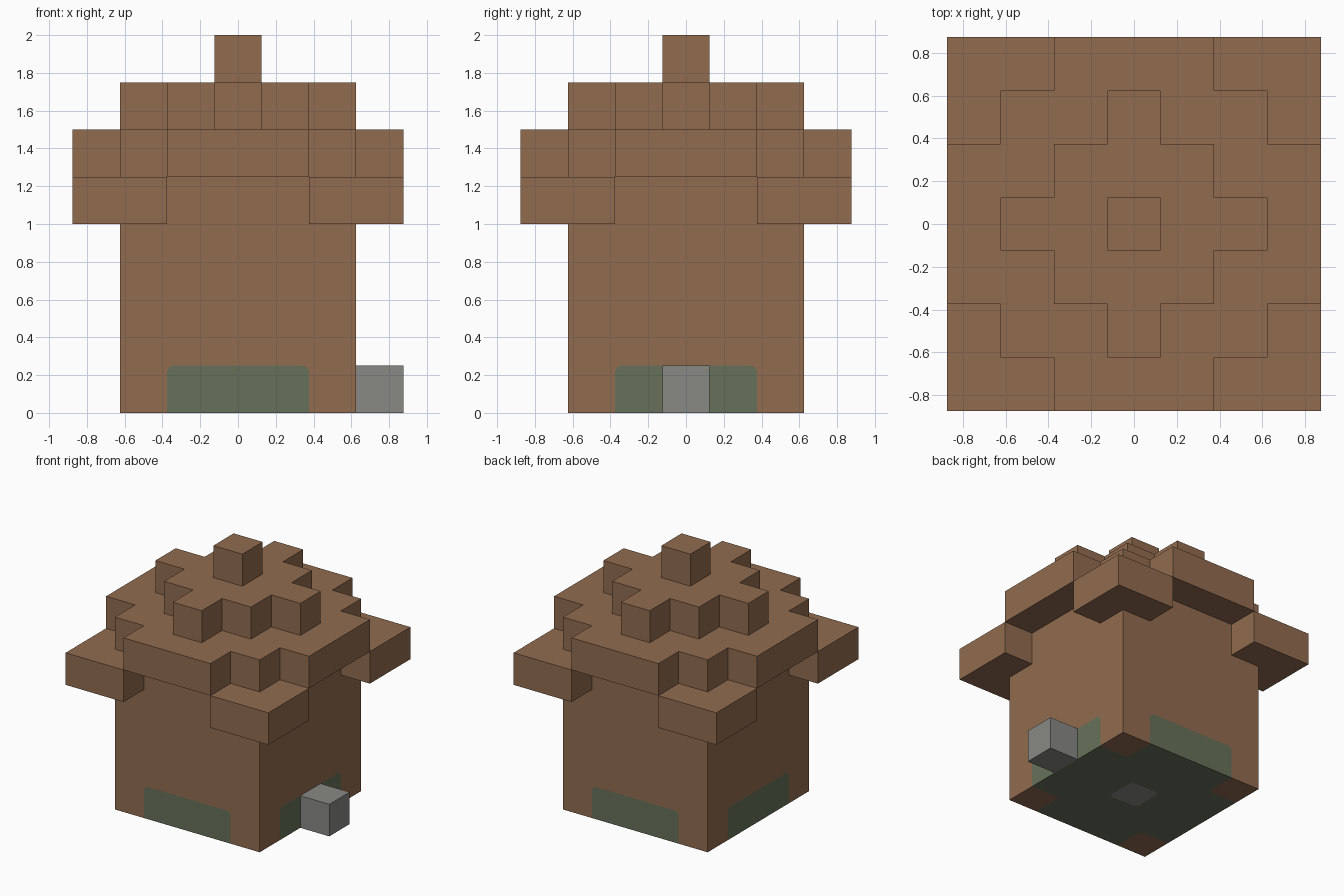
import bpy, bmesh, math
from mathutils import Matrix, Vector

cube = bpy.data.objects.get("Cube")
if cube:
    bpy.data.objects.remove(cube, do_unlink=True)


def make_material(name, rgb):
    mat = bpy.data.materials.new(name)
    mat.use_nodes = True
    mat.diffuse_color = (*rgb, 1)
    mat.node_tree.nodes["Principled BSDF"].inputs["Base Color"].default_value = (*rgb, 1)
    return mat


BROWN = make_material("earthy brown", (0.285, 0.15, 0.08))
GREEN = make_material("moss green", (0.136, 0.165, 0.102))
GREY = make_material("stone grey", (0.246, 0.246, 0.235))

V = 0.25                             # block size
A, B, C, D = (V * n for n in (0.5, 1.5, 2.5, 3.5))
EAVES = 5 * V
R = 0.035                            # corner radius of painted patches


def finish(name, bm, *mats):
    mesh = bpy.data.meshes.new(name)
    bm.to_mesh(mesh)
    bm.free()
    for mat in mats:
        mesh.materials.append(mat)
    obj = bpy.data.objects.new(name, mesh)
    bpy.context.collection.objects.link(obj)
    return obj


def turn(points, k):
    """Rotate 2D points by k quarter turns."""
    for _ in range(k):
        points = [(-y, x) for x, y in points]
    return points


def fourfold(quarter):
    return [p for k in range(4) for p in turn(quarter, k)]


def prism(name, outline, z, mat, height=V):
    """Extrude a counter-clockwise outline upwards from z."""
    bm = bmesh.new()
    base = bm.faces.new([bm.verts.new((x, y, z)) for x, y in outline])
    top = bmesh.ops.extrude_face_region(bm, geom=[base], use_keep_orig=True)
    verts = [g for g in top["geom"] if isinstance(g, bmesh.types.BMVert)]
    bmesh.ops.translate(bm, verts=verts, vec=(0, 0, height))
    bmesh.ops.recalc_face_normals(bm, faces=bm.faces)
    return finish(name, bm, mat)


def arc(cx, cy, start, steps=4):
    """Quarter circle, counter-clockwise from the start angle in degrees."""
    angles = [math.radians(start + 90 * i / steps) for i in range(steps + 1)]
    return [(cx + R * math.cos(a), cy + R * math.sin(a)) for a in angles]


# Body: walls and underside with flush painted patches
bm = bmesh.new()


def add_face(points, index, matrix):
    face = bm.faces.new([bm.verts.new(matrix @ Vector(p)) for p in points])
    face.material_index = index


patch_top = arc(B - R, V - R, 0) + arc(R - B, V - R, 90)
moss = [(-B, 0), (B, 0)] + patch_top
wall = [(-C, 0), (-B, 0)] + patch_top[::-1] + [(B, 0), (C, 0), (C, EAVES), (-C, EAVES)]
# Underside quarter: stone centre, moss cross, bare corner
centre_arc = arc(A - R, A - R, 0)
corner_arc = arc(B + R, B + R, 180)
stone_q = [(0, 0), (A, 0)] + centre_arc + [(0, A)]
moss_q = [(A, 0), (C, 0), (C, B)] + corner_arc[::-1] + [(B, C), (0, C), (0, A)] + centre_arc[::-1]
bare_q = [(C, B), (C, C), (B, C)] + corner_arc
for k in range(4):
    spin = Matrix.Rotation(math.radians(90 * k), 4, "Z")
    for outline, index in ((wall, 0), (moss, 1)):
        add_face([(x, -C, z) for x, z in outline], index, spin)
    for outline, index in ((bare_q, 0), (moss_q, 1), (stone_q, 2)):
        add_face([(x, y, 0) for x, y in outline[::-1]], index, spin)
add_face([(x, y, EAVES) for x, y in fourfold([(C, C)])], 0, Matrix())
bmesh.ops.remove_doubles(bm, verts=bm.verts, dist=0.0005)
finish("body", bm, BROWN, GREEN, GREY)

# Low corner pieces of the roof
corner = [(C, B), (D, B), (D, D), (B, D), (B, C), (C, C)]
for k, side in enumerate(("back_left", "back_right", "front_right", "front_left")):
    prism(side + "_eave", turn(corner, k), EAVES - V, BROWN)

# Stepped roof
prism("roof_brim", fourfold([(D, B), (C, B), (C, C), (B, C), (B, D)]), EAVES, BROWN)
prism("roof_crown", fourfold([(C, -A), (C, A), (B, A), (B, B), (A, B)]), EAVES + V, BROWN)
prism("roof_finial", fourfold([(A, A)]), EAVES + 2 * V, BROWN)

# Stone step on the left side
prism("stone_step", [(C, -A), (D, -A), (D, A), (C, A)], 0, GREY)
